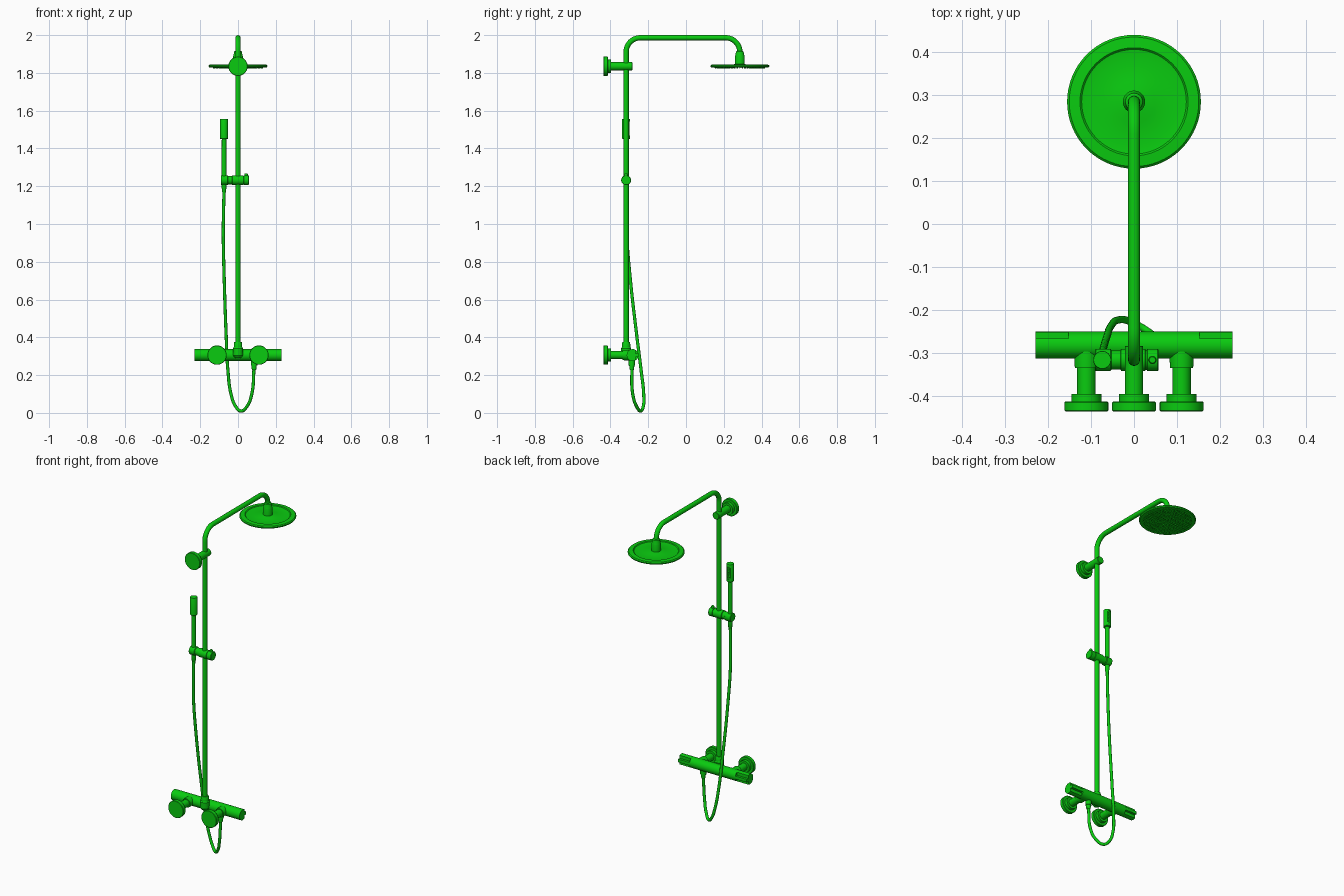
import bpy, bmesh
from math import sin, cos, pi, radians, sqrt, acos
from mathutils import Matrix, Vector

if "Cube" in bpy.data.objects:
    bpy.data.objects.remove(bpy.data.objects["Cube"])

green = bpy.data.materials.new("green")
green.diffuse_color = (0.003, 0.6, 0.005, 1)
green.use_nodes = True
green.node_tree.nodes["Principled BSDF"].inputs["Base Color"].default_value = green.diffuse_color

# rotations taking the lathe's z axis onto x, y or z
AXES = {"x": Matrix.Rotation(pi / 2, 4, "Y"), "y": Matrix.Rotation(-pi / 2, 4, "X"), "z": Matrix()}


def finish(obj):
    if not obj.data.materials:
        obj.data.materials.append(green)
    bpy.ops.object.select_all(action="DESELECT")
    obj.select_set(True)
    bpy.context.view_layer.objects.active = obj
    bpy.ops.object.shade_smooth_by_angle(angle=radians(32))
    return obj


def from_bmesh(name, bm):
    bmesh.ops.recalc_face_normals(bm, faces=bm.faces)
    mesh = bpy.data.meshes.new(name)
    bm.to_mesh(mesh)
    bm.free()
    obj = bpy.data.objects.new(name, mesh)
    bpy.context.collection.objects.link(obj)
    return finish(obj)


def lathe(name, profile, origin, axis="z", n=48):
    """Revolve (radius, height) points around an axis, capping both ends."""
    bm = bmesh.new()
    m = Matrix.Translation(origin) @ AXES[axis]
    rings = [[bm.verts.new(m @ Vector((r * cos(2 * pi * i / n), r * sin(2 * pi * i / n), h)))
              for i in range(n)] for r, h in profile]
    for a, b in zip(rings, rings[1:]):
        for i in range(n):
            j = (i + 1) % n
            bm.faces.new((a[i], a[j], b[j], b[i]))
    bm.faces.new(rings[0])
    bm.faces.new(rings[-1])
    return from_bmesh(name, bm)


def prism(name, outline, depth, m):
    """Extrude a flat outline by depth along local z."""
    bm = bmesh.new()
    lo = [bm.verts.new(m @ Vector((u, v, 0))) for u, v in outline]
    hi = [bm.verts.new(m @ Vector((u, v, depth))) for u, v in outline]
    bm.faces.new(lo)
    bm.faces.new(hi)
    for i in range(len(lo)):
        j = (i + 1) % len(lo)
        bm.faces.new((lo[i], lo[j], hi[j], hi[i]))
    return from_bmesh(name, bm)


def tube(name, pts, radius, smooth):
    curve = bpy.data.curves.new(name, "CURVE")
    curve.dimensions = "3D"
    curve.bevel_depth = radius
    curve.bevel_resolution = 6
    curve.resolution_u = 12
    curve.use_fill_caps = True
    if smooth:
        sp = curve.splines.new("BEZIER")
        sp.bezier_points.add(len(pts) - 1)
        for bp, p in zip(sp.bezier_points, pts):
            bp.co = p
            bp.handle_left_type = bp.handle_right_type = "AUTO"
    else:
        sp = curve.splines.new("POLY")
        sp.points.add(len(pts) - 1)
        for sp_pt, p in zip(sp.points, pts):
            sp_pt.co = (*p, 1)
    obj = bpy.data.objects.new(name, curve)
    bpy.context.collection.objects.link(obj)
    bpy.ops.object.select_all(action="DESELECT")
    obj.select_set(True)
    bpy.context.view_layer.objects.active = obj
    bpy.ops.object.convert(target="MESH")
    return finish(bpy.context.view_layer.objects.active)


def nozzles(name, spots, axis, r, h):
    """Many small tapered spray nozzles in one object."""
    bm = bmesh.new()
    for p in spots:
        bmesh.ops.create_cone(bm, cap_ends=True, segments=8, radius1=r, radius2=r * 0.6,
                              depth=h, matrix=Matrix.Translation(p) @ axis)
    return from_bmesh(name, bm)


PY, HY = -0.317, 0.285          # riser and shower head positions in y
VY, VZ, VR = -0.2825, 0.306, 0.0315   # valve body centre and radius

# riser pipe and overhead arm, with two rounded bends
R, TOP = 0.075, 1.986
steps = [i * pi / 20 for i in range(11)]
path = [(0, PY, 0.31)]
path += [(0, PY + R - R * cos(a), TOP - R + R * sin(a)) for a in steps]
path += [(0, HY - R + R * sin(a), TOP - R + R * cos(a)) for a in steps]
path += [(0, HY, 1.89)]
tube("riser_pipe", path, 0.014, False)

# overhead shower head, its collar and nozzles
lathe("shower_head", [(0.146, 1.829), (0.152, 1.829), (0.156, 1.834), (0.156, 1.838), (0.151, 1.843),
                      (0.126, 1.845), (0.122, 1.841), (0.105, 1.839), (0.05, 1.841), (0.03, 1.846)],
      (0, HY, 0), n=64)
lathe("head_collar", [(0.026, 1.838), (0.026, 1.886), (0.024, 1.892), (0.020, 1.913), (0.014, 1.917)],
      (0, HY, 0))
spots = [(0.0145 * k * cos(2 * pi * i / (6 * k)), HY + 0.0145 * k * sin(2 * pi * i / (6 * k)), 1.827)
         for k in range(1, 10) for i in range(6 * k)] + [(0, HY, 1.827)]
nozzles("head_nozzles", spots, Matrix.Rotation(pi, 4, "X"), 0.0035, 0.005)

# upper wall bracket
FLANGE = [(0.049, -0.437), (0.051, -0.435), (0.051, -0.416), (0.049, -0.414), (0.035, -0.414),
          (0.035, -0.396), (0.0215, -0.396)]
lathe("upper_wall_bracket", FLANGE + [(0.0215, -0.286), (0.0195, -0.284)], (0, 0, 1.835), "y")

# thermostatic valve body
lathe("valve_body", [(VR, -0.153), (VR, 0.153)], (0, VY, VZ), "x")

# wall inlets and valve end handles with a finger fin facing the user
cut, fin = 0.0155, 0.009
a0 = acos(cut / VR)
outline = [(VR * cos(a), VR * sin(a)) for a in (a0 + (2 * pi - 2 * a0) * i / 36 for i in range(37))]
outline += [(cut, -fin), (sqrt(VR ** 2 - fin ** 2), -fin), (VR, 0), (sqrt(VR ** 2 - fin ** 2), fin), (cut, fin)]
to_x = Matrix(((0, 0, 1, 0), (1, 0, 0, 0), (0, 1, 0, 0), (0, 0, 0, 1)))  # outline (y, z), depth x
for side, s in (("left", -1), ("right", 1)):
    lathe(side + "_wall_inlet", FLANGE + [(0.0215, -0.336), (0.027, -0.336), (0.028, -0.315), (0.028, -0.285)],
          (s * 0.111, 0, VZ), "y")
    start = 0.153 if s > 0 else -0.23
    prism(side + "_valve_handle", outline, 0.077, Matrix.Translation((start, VY, VZ)) @ to_x)

# socket joining the riser to the valve
lathe("riser_socket", [(0.015, 0.29), (0.027, 0.305), (0.027, 0.342), (0.0225, 0.348), (0.0215, 0.372),
                       (0.0195, 0.375)], (0, PY, 0))

# sliding holder clamped on the riser, with its locking pin
lathe("slide_holder", [(0.024, -0.091), (0.026, -0.089), (0.026, -0.055), (0.022, -0.052), (0.022, -0.032),
                       (0.0255, -0.030), (0.0255, 0.026), (0.023, 0.027), (0.023, 0.030), (0.026, 0.031),
                       (0.026, 0.055), (0.024, 0.057)], (0, PY, 1.232), "x")
lathe("holder_pin", [(0.009, 0), (0.009, 0.033), (0.007, 0.036)], (0.043, PY, 1.232), n=24)

# hand shower
HX = -0.074
lathe("hand_shower_handle", [(0.008, 1.165), (0.011, 1.172), (0.013, 1.205), (0.0125, 1.26), (0.012, 1.455)],
      (HX, PY, 0), n=32)
head = lathe("hand_shower_head", [(0.019, 1.45), (0.021, 1.452), (0.021, 1.554), (0.020, 1.556)], (HX, PY, 0))

# oval recess for the hand shower's spray face
w, half = 0.0125, 0.028
oval = [(w * cos(pi * i / 12), w * sin(pi * i / 12) + (half if i <= 12 else -half)) for i in range(25)]
to_y = Matrix(((1, 0, 0, 0), (0, 0, 1, 0), (0, 1, 0, 0), (0, 0, 0, 1)))
cutter = prism("spray_recess_cutter", oval, 0.02, Matrix.Translation((HX, PY + 0.0155, 1.506)) @ to_y)
cutter.hide_render = True
mod = head.modifiers.new("recess", "BOOLEAN")
mod.object = cutter
mod.solver = "EXACT"
bpy.context.view_layer.objects.active = head
bpy.ops.object.modifier_apply(modifier=mod.name)
bpy.data.objects.remove(cutter)
finish(head)
nozzles("hand_shower_nozzles", [(HX + 0.0065 * c, PY + 0.0165, 1.506 + 0.0095 * r)
                                for c in (-1, 0, 1) for r in range(-3, 4)],
        Matrix.Rotation(-pi / 2, 4, "X"), 0.002, 0.003)

# hose outlet under the valve and the hanging hose
lathe("hose_outlet", [(0.009, 0.226), (0.012, 0.23), (0.0135, 0.25), (0.017, 0.252), (0.017, 0.285)],
      (0.085, -0.287, 0), n=32)
hose = [(-0.074, -0.317, 1.18), (-0.078, -0.314, 0.95), (-0.073, -0.295, 0.71), (-0.063, -0.262, 0.42),
        (-0.053, -0.237, 0.22), (-0.037, -0.224, 0.10), (-0.013, -0.226, 0.035), (0.016, -0.240, 0.010),
        (0.048, -0.262, 0.035), (0.073, -0.282, 0.10), (0.085, -0.287, 0.24)]
tube("hose", hose, 0.0085, True)
